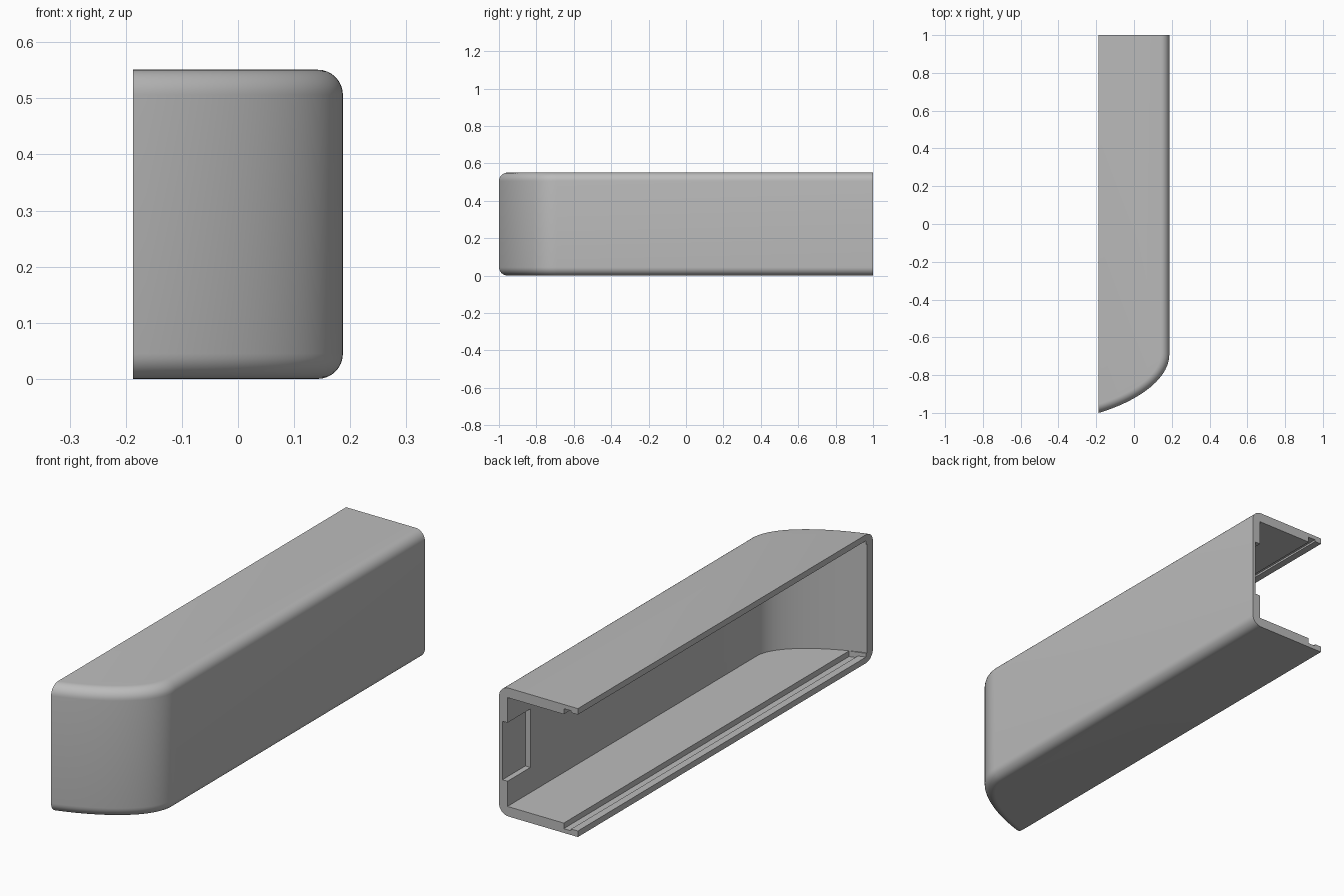
import bpy
import bmesh
from math import sin, cos, pi, radians
from mathutils import Vector, geometry

if "Cube" in bpy.data.objects:
    bpy.data.objects.remove(bpy.data.objects["Cube"], do_unlink=True)

HALF_W, HEIGHT = 0.187, 0.551     # half width, height
WALL, FILLET = 0.04, 0.045

grey = bpy.data.materials.new("plain grey")
grey.use_nodes = True
COLOUR = (0.5, 0.5, 0.5, 1)
grey.diffuse_color = COLOUR
grey.node_tree.nodes["Principled BSDF"].inputs["Base Color"].default_value = COLOUR

# Curved nose, from the open side round to the long side
NOSE = [Vector(p) for p in geometry.interpolate_bezier(
    (-HALF_W, -1), (0, -0.945), (HALF_W, -0.83), (HALF_W, -0.69), 25)]


def outline(inset, left=-HALF_W, back=1.0):
    """Plan shape, inset from the nose and long side, cut off at left and back."""
    points = []
    for i, p in enumerate(NOSE):
        t = (NOSE[min(i + 1, len(NOSE) - 1)] - NOSE[max(i - 1, 0)]).normalized()
        if i == len(NOSE) - 1:
            t = Vector((0, 1))
        q = p.xy + Vector((-t.y, t.x)) * inset
        if i == 0:
            q += t * (left - q.x) / t.x
        points.append(q)
    return points + [Vector((HALF_W - inset, back)), Vector((left, back))]


def loft(name, layers):
    """Closed solid through a stack of (outline, height) layers."""
    bm = bmesh.new()
    rings = [[bm.verts.new((p[0], p[1], z)) for p in pts] for pts, z in layers]
    n = len(rings[0])
    for low, high in zip(rings, rings[1:]):
        for i in range(n):
            j = (i + 1) % n
            bm.faces.new((low[i], low[j], high[j], high[i]))
    bm.faces.new(rings[0][::-1])
    bm.faces.new(rings[-1])
    bmesh.ops.recalc_face_normals(bm, faces=bm.faces)
    mesh = bpy.data.meshes.new(name)
    bm.to_mesh(mesh)
    bm.free()
    mesh.materials.append(grey)
    obj = bpy.data.objects.new(name, mesh)
    bpy.context.collection.objects.link(obj)
    return obj


def prism(name, plan, margin):
    return loft(name, [(plan, margin), (plan, HEIGHT - margin)])


# Outer body with rounded top and bottom edges
angles = [i * pi / 16 for i in range(9)]
bottom = [(FILLET * (1 - sin(a)), FILLET * (1 - cos(a))) for a in angles]
top = [(d, HEIGHT - z) for d, z in reversed(bottom)]
shell = loft("cover_shell", [(outline(d), z) for d, z in bottom + top])


def rail_plan(x0, x1):
    """Strip along the open side, stopping at the inside of the nose."""
    front = [(x, -0.953 + 0.3 * (x + HALF_W)) for x in (x0, x1)]
    return front + [(x1, 1.2), (x0, 1.2)]


# Hollow, thin lip, groove and the recess at the back end
cutters = [
    prism("hollow_cutter", outline(WALL, -0.3, 1.2), 0.042),
    prism("lip_cutter", rail_plan(-0.3, -0.14), 0.026),
    prism("groove_cutter", rail_plan(-0.155, -0.12), 0.018),
    prism("recess_cutter", [(0.1, 0.845), (0.171, 0.845), (0.171, 1.2), (0.1, 1.2)], 0.15),
]
bpy.ops.object.select_all(action="DESELECT")
bpy.context.view_layer.objects.active = shell
shell.select_set(True)
for cutter in cutters:
    cutter.hide_render = True
    mod = shell.modifiers.new(cutter.name, "BOOLEAN")
    mod.operation, mod.solver, mod.object = "DIFFERENCE", "EXACT", cutter
    bpy.ops.object.modifier_apply(modifier=mod.name)
    bpy.data.objects.remove(cutter, do_unlink=True)

bpy.ops.object.shade_smooth_by_angle(angle=radians(30))
